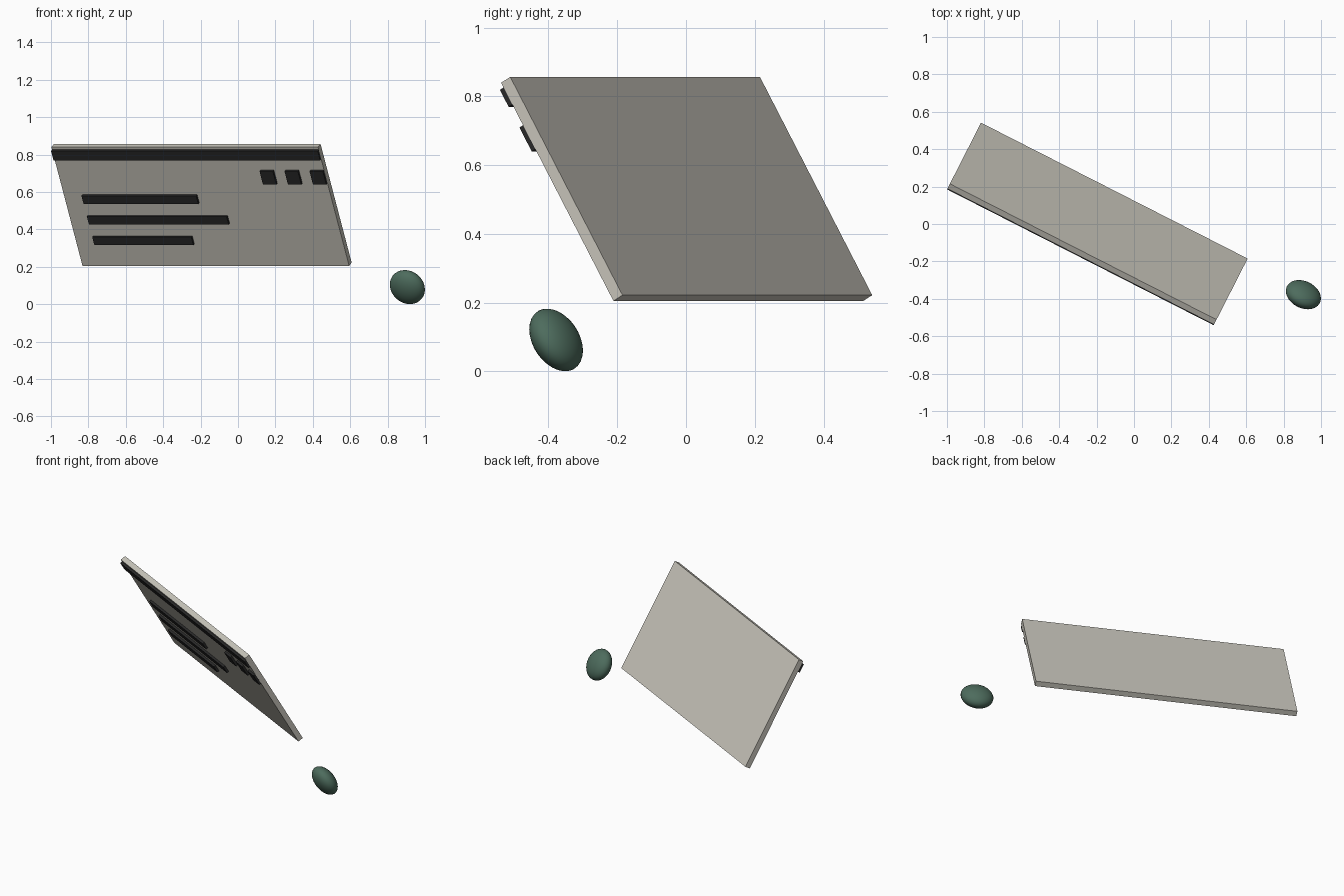
import bpy
from math import radians
from mathutils import Matrix, Vector, Euler

cube = bpy.data.objects.get("Cube")
if cube:
    bpy.data.objects.remove(cube, do_unlink=True)


def material(name, color):
    m = bpy.data.materials.new(name)
    m.use_nodes = True
    m.diffuse_color = (*color, 1)
    m.node_tree.nodes["Principled BSDF"].inputs["Base Color"].default_value = (*color, 1)
    return m


ivory = material("warm_ivory", (0.58, 0.56, 0.50))
charcoal = material("charcoal", (0.022, 0.022, 0.022))
green = material("dark_green", (0.075, 0.15, 0.11))

# Everything shares the frame of the forward-leaning, turned panel
FRAME = Matrix.Translation((-0.195, 0.002, 0.531)) @ Euler((radians(30), 0, radians(-27))).to_matrix().to_4x4()
WIDTH, DEPTH, HEIGHT = 1.6, 0.034, 0.733
RELIEF = 0.014


def place(name, location, size, mat):
    ob = bpy.context.object
    ob.name = name
    ob.matrix_world = FRAME @ Matrix.LocRotScale(Vector(location), None, Vector(size))
    ob.data.materials.append(mat)
    return ob


def box(name, location, size, mat):
    bpy.ops.mesh.primitive_cube_add(size=1)
    return place(name, location, size, mat)


def raised(name, x, z, width, height):
    """Raised block on the front face of the panel."""
    return box(name, (x, -(DEPTH + RELIEF) / 2, z), (width, RELIEF, height), charcoal)


# Panel and its full-width header strip
box("panel", (0, 0, 0), (WIDTH, DEPTH, HEIGHT), ivory)
raised("header_strip", 0, 0.322, WIDTH, 0.057)

# Row of square buttons at the upper end
for i in range(3):
    raised(f"square_button_{i + 1}", 0.459 + 0.15 * i, 0.184, 0.08, 0.08)

# Left-aligned line bars
for i, width in enumerate((0.688, 0.838, 0.594)):
    raised(f"line_bar_{i + 1}", -0.688 + width / 2, 0.048 - 0.127 * i, width, 0.05)

# Flattened ball beside the lower corner
bpy.ops.mesh.primitive_uv_sphere_add(segments=32, ring_count=16, radius=1)
place("flattened_ball", (1.153, -0.08, -0.461), (0.099, 0.06, 0.099), green)
bpy.ops.object.shade_smooth()
